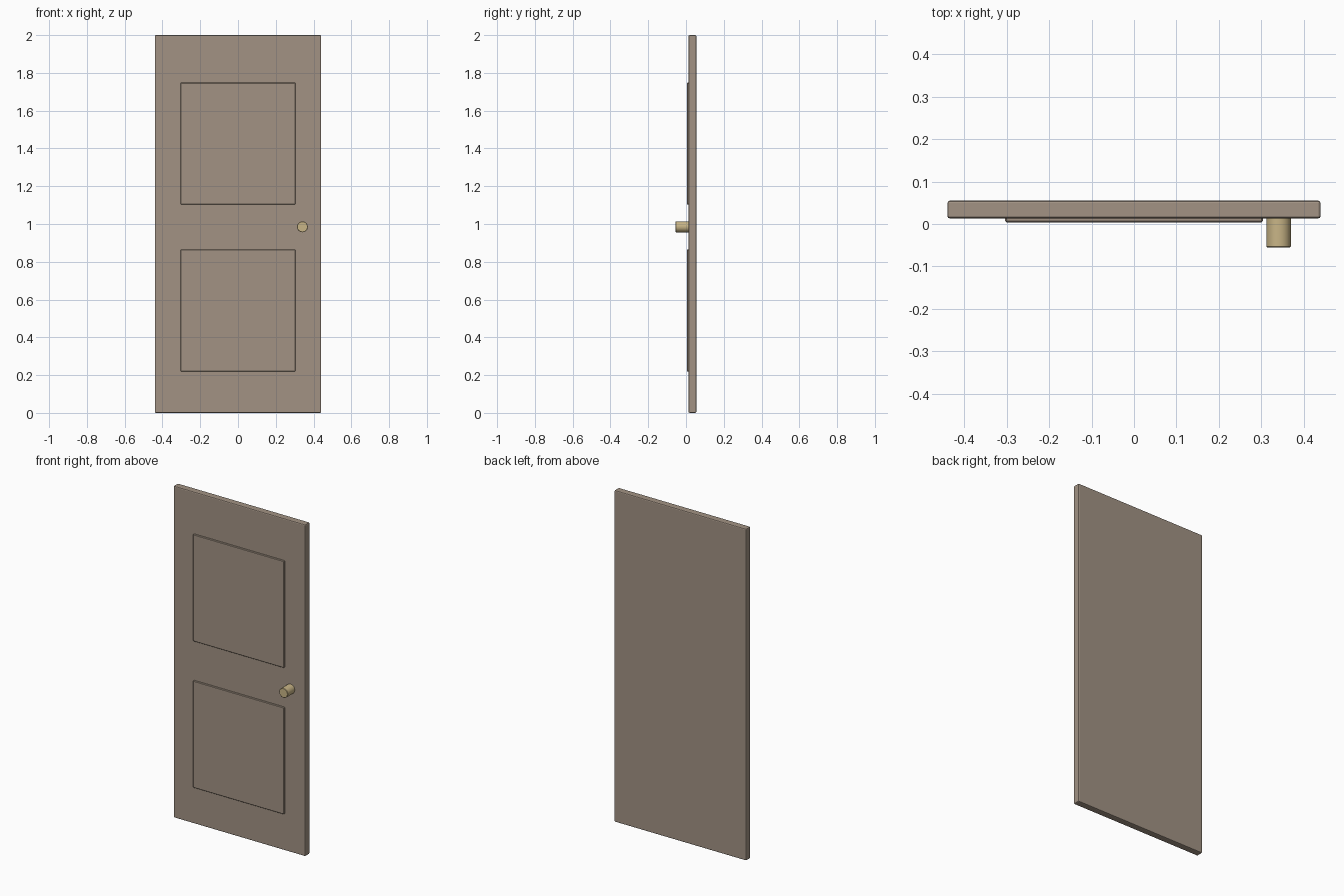
import bpy
from math import radians

if "Cube" in bpy.data.objects:
    bpy.data.objects.remove(bpy.data.objects["Cube"])


def material(name, color):
    m = bpy.data.materials.new(name)
    m.diffuse_color = (*color, 1)
    m.use_nodes = True
    m.node_tree.nodes["Principled BSDF"].inputs["Base Color"].default_value = m.diffuse_color
    return m


wood = material("painted_wood", (0.36, 0.29, 0.23))
brass = material("brass", (0.58, 0.46, 0.24))


def finish(name, mat, bevel, segments):
    ob = bpy.context.object
    ob.name = name
    ob.data.materials.append(mat)
    mod = ob.modifiers.new("bevel", "BEVEL")
    mod.width = bevel
    mod.segments = segments
    mod.limit_method = "ANGLE"
    mod.angle_limit = radians(40)
    return ob


def box(name, lo, hi, bevel, segments):
    mid = [(a + b) / 2 for a, b in zip(lo, hi)]
    bpy.ops.mesh.primitive_cube_add(size=1, location=mid)
    bpy.context.object.scale = [b - a for a, b in zip(lo, hi)]
    bpy.ops.object.transform_apply(location=False, rotation=False, scale=True)
    return finish(name, wood, bevel, segments)


# Door slab
box("door_slab", (-0.44, 0.013, 0), (0.44, 0.055, 2), 0.006, 2)

# Two shallow raised panels on the front
for name, z0, z1 in (("lower_panel", 0.22, 0.865), ("upper_panel", 1.103, 1.748)):
    box(name, (-0.304, 0.004, z0), (0.304, 0.02, z1), 0.003, 1)

# Cylindrical knob
bpy.ops.mesh.primitive_cylinder_add(vertices=16, radius=0.029, depth=0.075,
                                    location=(0.341, -0.0175, 0.985),
                                    rotation=(radians(90), 0, 0))
finish("door_knob", brass, 0.002, 1)
bpy.ops.object.shade_smooth_by_angle(angle=radians(30))
